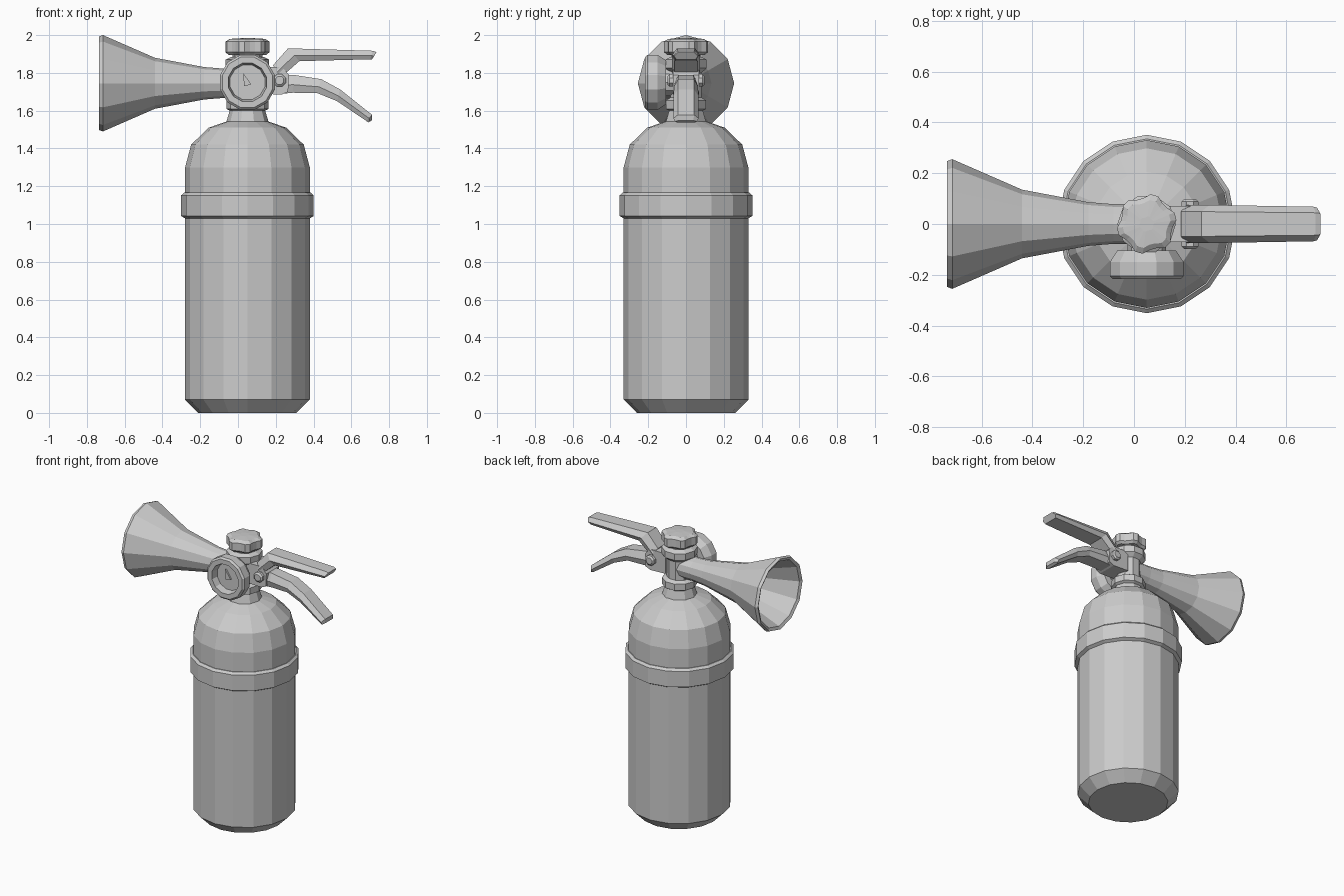
import bpy, bmesh, math
from mathutils import Matrix, Vector

if "Cube" in bpy.data.objects:
    bpy.data.objects.remove(bpy.data.objects["Cube"])

CX = 0.05  # axis of the tank


def finish(name, bm):
    bmesh.ops.recalc_face_normals(bm, faces=bm.faces)
    me = bpy.data.meshes.new(name)
    bm.to_mesh(me)
    bm.free()
    ob = bpy.data.objects.new(name, me)
    bpy.context.collection.objects.link(ob)
    return ob


def skin(bm, rings, closed=True):
    """Bridge vertex rings with quads and cap both ends."""
    rings = [[bm.verts.new(p) for p in r] for r in rings]
    n = len(rings[0])
    for a, b in zip(rings, rings[1:]):
        for i in range(n):
            j = (i + 1) % n
            bm.faces.new((a[i], a[j], b[j], b[i]))
    if closed:
        bm.faces.new(rings[0])
        bm.faces.new(rings[-1])


def lathe(name, profile, sides, mat=None, phase=0.0, lobes=None):
    """Revolve (radius, height) pairs; lobes scales the radius per side."""
    mat = mat or Matrix.Translation((CX, 0, 0))
    lobes = lobes or [1]
    rings = []
    for r, h in profile:
        ring = []
        for i in range(sides):
            a = math.tau * (i + phase) / sides
            k = r * lobes[i % len(lobes)]
            ring.append(mat @ Vector((k * math.cos(a), k * math.sin(a), h)))
        rings.append(ring)
    bm = bmesh.new()
    skin(bm, rings)
    return finish(name, bm)


def lever(name, stations):
    """Hexagonal bar: each station is top (x, z), bottom (x, z), half width."""
    rings = []
    for (xt, zt), (xb, zb), w in stations:
        xm, zm = xt * .45 + xb * .55, zt * .45 + zb * .55
        t = w * 0.65
        rings.append([(xt, -t, zt), (xt, t, zt), (xm, w, zm),
                      (xb, w * .8, zb), (xb, -w * .8, zb), (xm, -w, zm)])
    bm = bmesh.new()
    skin(bm, rings)
    return finish(name, bm)


# Tank and strap
lathe("tank", [(.26, 0), (.33, .07), (.33, 1.30), (.298, 1.42),
               (.205, 1.51), (.11, 1.543)], 16)
lathe("tank_band", [(.33, 1.03), (.351, 1.042), (.351, 1.152), (.335, 1.166)], 16)

# Neck, valve and cap
lathe("neck", [(.115, 1.53), (.082, 1.64)], 10)
lathe("valve_body", [(.085, 1.595), (.112, 1.61), (.112, 1.655), (.085, 1.67),
                     (.085, 1.80), (.115, 1.825), (.115, 1.87), (.085, 1.885)], 10)
lathe("cap_stem", [(.08, 1.87), (.08, 1.91)], 10)
lathe("valve_cap", [(.10, 1.895), (.118, 1.91), (.118, 1.965), (.095, 1.98),
                    (.03, 1.984)], 24, phase=.5, lobes=[1, 1, .87, .87])

# Discharge horn pointing along -x, hollow at the mouth
horn = Matrix.Translation((0, 0, 1.745)) @ Matrix.Rotation(-math.pi / 2, 4, 'Y')
lathe("horn", [(.078, -.03), (.078, .08), (.086, .18), (.135, .44), (.255, .715),
               (.248, .735), (.228, .725), (.115, .44), (.06, .18)], 12, horn)

# Pressure gauge facing -y
gauge = Matrix.Translation((CX, 0, 1.75)) @ Matrix.Rotation(math.pi / 2, 4, 'X')
lathe("gauge_stem", [(.075, 0), (.075, .12)], 10, gauge)
lathe("gauge", [(.12, .105), (.15, .15), (.15, .205), (.138, .217),
                (.105, .217), (.095, .17)], 12, gauge, phase=.5)
bm = bmesh.new()
pts = [(-.018, -.02), (.02, -.012), (-.022, .05)]
skin(bm, [[gauge @ Vector((x, y, h)) for x, y in pts] for h in (.165, .182)])
finish("gauge_needle", bm)

# Bracket holding the levers, with pivot bolt
bm = bmesh.new()
outline = [(.11, 1.69), (.23, 1.685), (.265, 1.70), (.27, 1.79), (.235, 1.83), (.11, 1.83)]
skin(bm, [[(x, y, z) for x, z in outline] for y in (-.07, .07)])
finish("lever_bracket", bm)
pivot = Matrix.Translation((.22, 0, 1.76)) @ Matrix.Rotation(math.pi / 2, 4, 'X')
lathe("pivot_bolt", [(.024, -.098), (.036, -.088), (.036, .088), (.024, .098)], 8, pivot, .5)

# Levers
lever("carry_handle", [((.185, 1.84), (.225, 1.775), .075),
                       ((.265, 1.93), (.325, 1.862), .075),
                       ((.715, 1.917), (.70, 1.872), .068),
                       ((.733, 1.91), (.71, 1.872), .064)])
lever("squeeze_lever", [((.24, 1.79), (.24, 1.69), .06),
                        ((.29, 1.79), (.29, 1.695), .062),
                        ((.44, 1.767), (.42, 1.693), .064),
                        ((.54, 1.713), (.525, 1.65), .066),
                        ((.71, 1.578), (.68, 1.545), .066),
                        ((.708, 1.548), (.69, 1.538), .06)])
